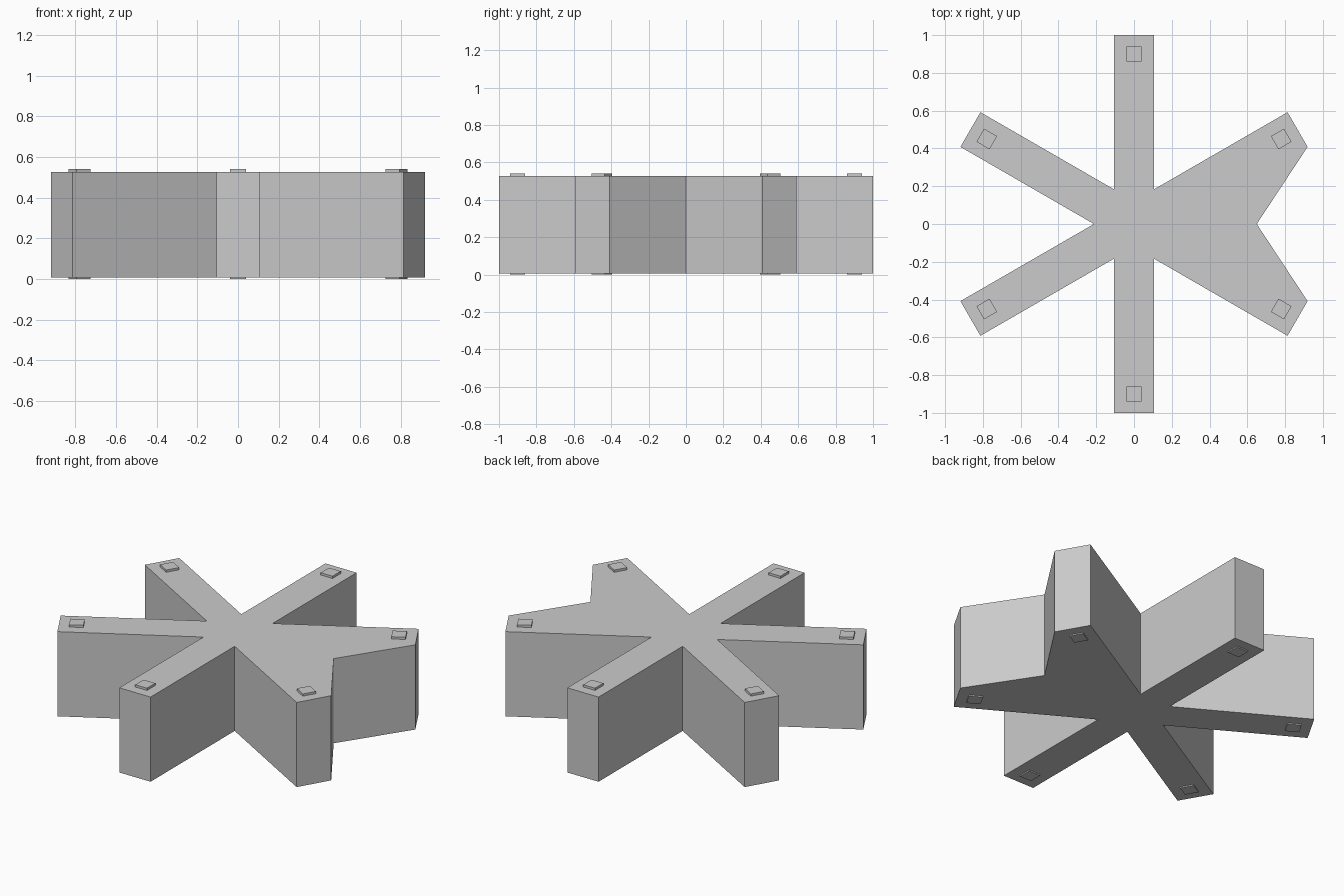
import bpy
import bmesh
from math import radians
from mathutils import Matrix, Vector

cube = bpy.data.objects.get("Cube")
if cube:
    bpy.data.objects.remove(cube, do_unlink=True)

BOTTOM, TOP, HEIGHT = 0.007, 0.527, 0.541
HALF_WIDTH = 0.106
ARM_ANGLES = range(30, 390, 60)

grey = bpy.data.materials.new("plain_grey")
grey.use_nodes = True
colour = (0.6, 0.6, 0.6, 1)
grey.diffuse_color = colour
grey.node_tree.nodes["Principled BSDF"].inputs["Base Color"].default_value = colour


def finish(name, bm):
    bmesh.ops.recalc_face_normals(bm, faces=bm.faces)
    mesh = bpy.data.meshes.new(name)
    bm.to_mesh(mesh)
    bm.free()
    mesh.materials.append(grey)
    obj = bpy.data.objects.new(name, mesh)
    bpy.context.collection.objects.link(obj)
    return obj


def turned(angle, x, y=0, z=0):
    return Matrix.Rotation(radians(angle), 4, "Z") @ Vector((x, y, z))


# Star body: two tip corners per arm, then the notch after it (filled out on +x)
bm = bmesh.new()
outline = []
for angle in ARM_ANGLES:
    notch = 0.65 if angle == 330 else HALF_WIDTH * 2
    outline += [turned(angle, 1, -HALF_WIDTH, BOTTOM),
                turned(angle, 1, HALF_WIDTH, BOTTOM),
                turned(angle + 30, notch, 0, BOTTOM)]
base = bm.faces.new([bm.verts.new(p) for p in outline])
top = bmesh.ops.extrude_face_region(bm, geom=[base], use_keep_orig=True)
bmesh.ops.translate(bm, vec=(0, 0, TOP - BOTTOM),
                    verts=[v for v in top["geom"] if isinstance(v, bmesh.types.BMVert)])
finish("star_body", bm)

# Small square pads above and below every arm tip
for number, angle in enumerate(ARM_ANGLES, 1):
    for side, low, high in (("top", TOP, HEIGHT), ("bottom", 0, BOTTOM)):
        bm = bmesh.new()
        place = (Matrix.Rotation(radians(angle), 4, "Z")
                 @ Matrix.Translation((0.9, 0, (low + high) / 2))
                 @ Matrix.Diagonal((0.08, 0.08, high - low, 1)))
        bmesh.ops.create_cube(bm, size=1, matrix=place)
        finish(f"{side}_pad_{number}", bm)
